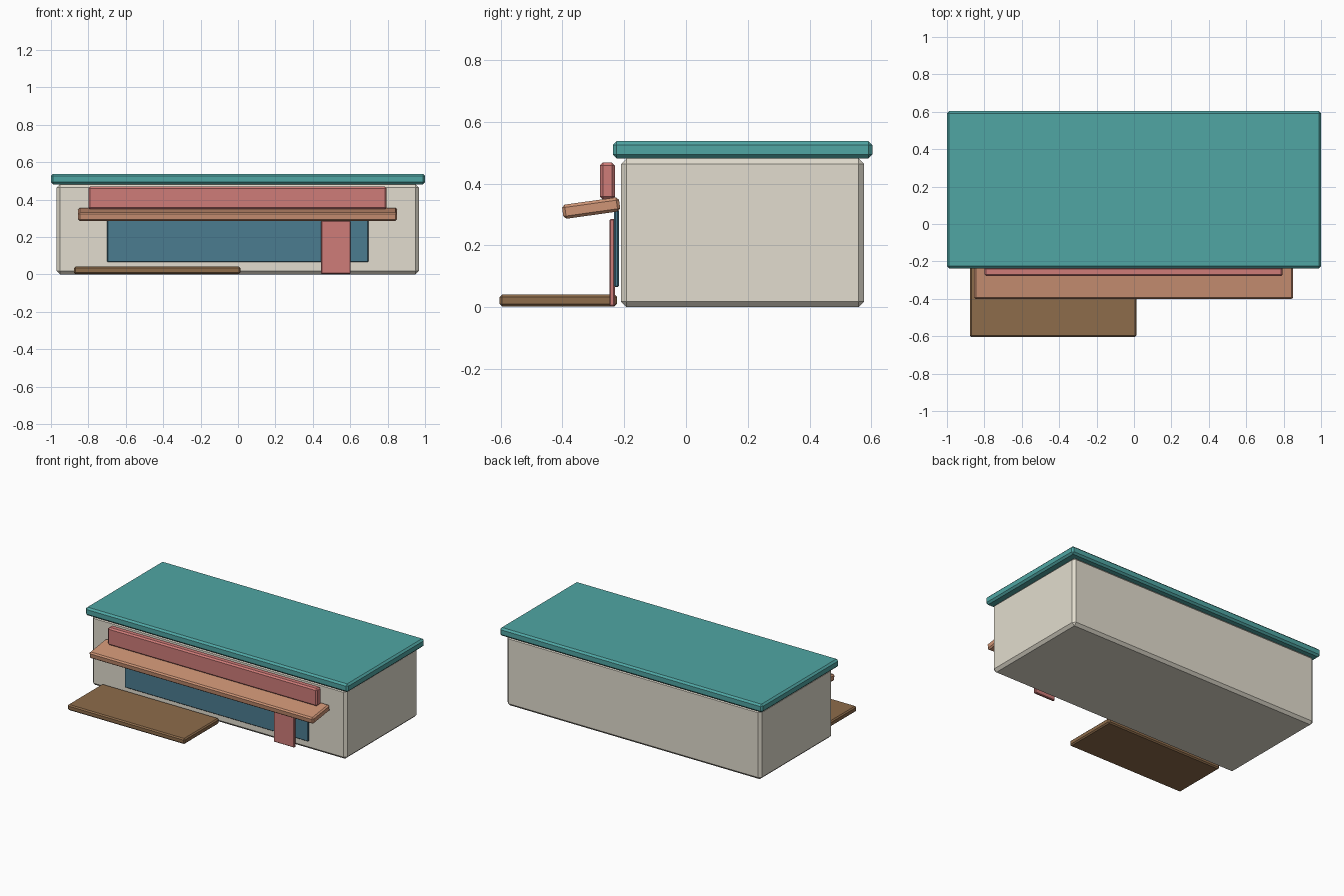
import bpy, bmesh
from math import radians
from mathutils import Matrix, Vector

if "Cube" in bpy.data.objects:
    bpy.data.objects.remove(bpy.data.objects["Cube"])


def material(name, rgb):
    m = bpy.data.materials.new(name)
    m.diffuse_color = (*rgb, 1)
    m.use_nodes = True
    m.node_tree.nodes["Principled BSDF"].inputs["Base Color"].default_value = m.diffuse_color
    return m


def box(name, x, y, z, bevel, mat, tilt=0):
    """Chamfered box from (min, max) ranges, optionally tilted about x."""
    size = Vector((x[1] - x[0], y[1] - y[0], z[1] - z[0]))
    bm = bmesh.new()
    bmesh.ops.create_cube(bm, size=1, matrix=Matrix.Diagonal((*size, 1)))
    bmesh.ops.bevel(bm, geom=bm.edges[:], offset=bevel, segments=1,
                    profile=0.5, affect='EDGES')
    mesh = bpy.data.meshes.new(name)
    bm.to_mesh(mesh)
    bm.free()
    mesh.materials.append(mat)
    ob = bpy.data.objects.new(name, mesh)
    ob.location = (sum(x) / 2, sum(y) / 2, sum(z) / 2)
    ob.rotation_euler.x = radians(tilt)
    bpy.context.collection.objects.link(ob)
    return ob


cream = material("cream", (0.76, 0.72, 0.62))
teal = material("teal", (0.08, 0.38, 0.37))
red = material("red", (0.62, 0.20, 0.19))
orange = material("orange", (0.62, 0.30, 0.18))
blue = material("blue", (0.07, 0.20, 0.28))
brown = material("brown", (0.27, 0.15, 0.07))

# Main block and overhanging roof slab
box("building_body", (-0.97, 0.967), (-0.21, 0.576), (0, 0.482), 0.018, cream)
box("roof", (-1, 1), (-0.237, 0.603), (0.482, 0.538), 0.012, teal)

# Shop front: window, door, sign board
box("window", (-0.70, 0.697), (-0.233, -0.217), (0.065, 0.315), 0.004, blue)
box("door", (0.444, 0.602), (-0.248, -0.230), (0.003, 0.286), 0.004, red)
box("sign_board", (-0.80, 0.795), (-0.279, -0.230), (0.348, 0.469), 0.01, red)

# Sloping awning, outer edge lower
box("awning", (-0.855, 0.851), (-0.400, -0.214), (0.298, 0.344), 0.009, orange, tilt=8)

# Low wooden deck
box("deck", (-0.878, 0.014), (-0.603, -0.223), (0.003, 0.041), 0.008, brown)
